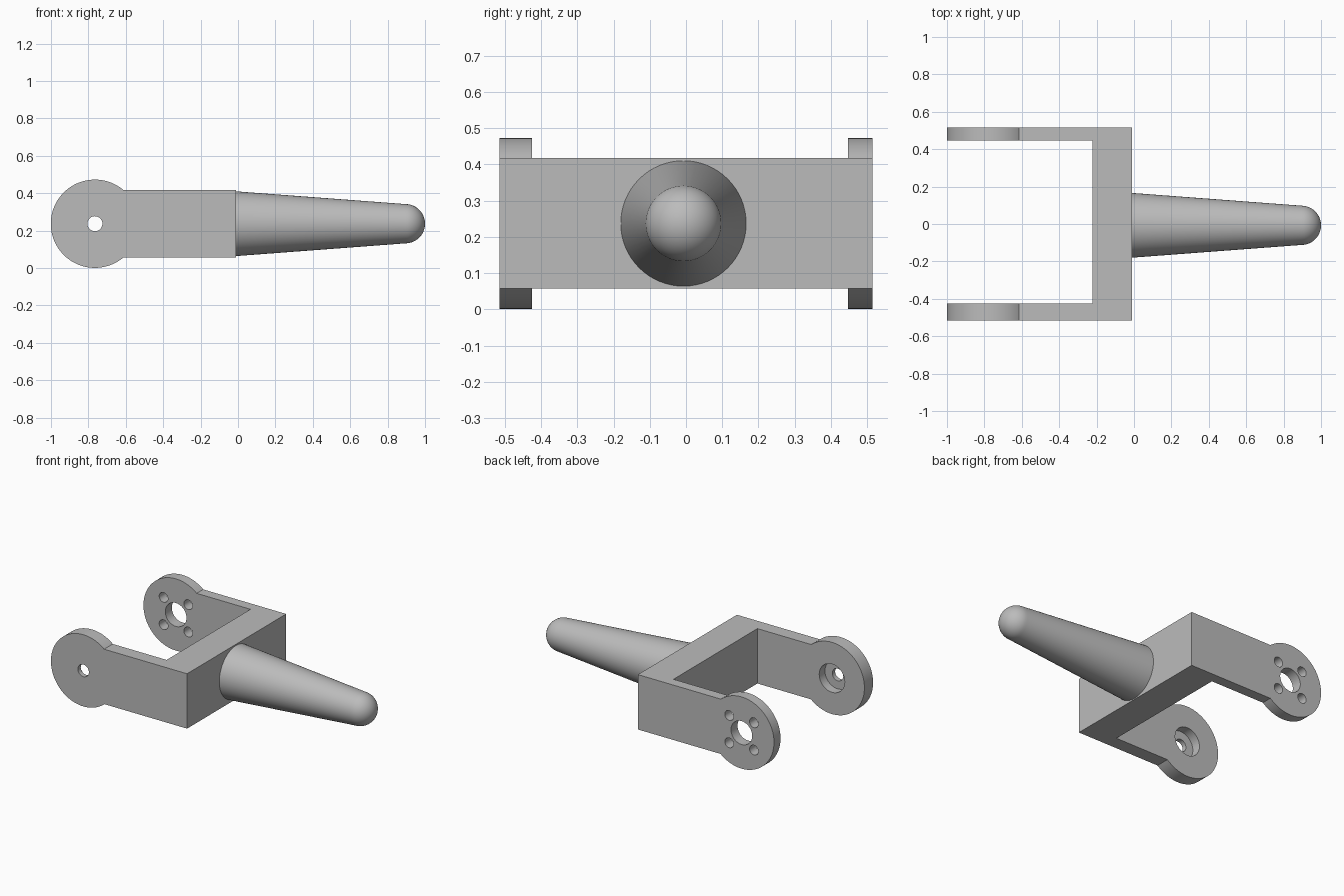
import bpy, bmesh
from math import pi, sin, cos, radians
from mathutils import Matrix, Vector

cube = bpy.data.objects.get("Cube")
if cube:
    bpy.data.objects.remove(cube, do_unlink=True)

grey = bpy.data.materials.new("light_grey")
grey.use_nodes = True
colour = (0.5, 0.5, 0.5, 1)
grey.diffuse_color = colour
grey.node_tree.nodes["Principled BSDF"].inputs["Base Color"].default_value = colour

MID = 0.237                      # height of the centre line
PIVOT = -0.765                   # x of the pivot axis
BOTTOM, TOP = 0.057, 0.418
FRONT, FRONT_IN = -0.515, -0.425
BACK_IN, BACK = 0.447, 0.515


def make(name, bm):
    bmesh.ops.recalc_face_normals(bm, faces=bm.faces)
    mesh = bpy.data.meshes.new(name)
    bm.to_mesh(mesh)
    bm.free()
    mesh.materials.append(grey)
    obj = bpy.data.objects.new(name, mesh)
    bpy.context.collection.objects.link(obj)
    return obj


def disc(name, x, z, radius, y0, y1, sides=64):
    """Cylinder whose axis runs along y."""
    bm = bmesh.new()
    place = Matrix.Translation((x, (y0 + y1) / 2, z)) @ Matrix.Rotation(pi / 2, 4, "X")
    bmesh.ops.create_cone(bm, cap_ends=True, segments=sides, radius1=radius,
                          radius2=radius, depth=y1 - y0, matrix=place)
    return make(name, bm)


def combine(target, tool, operation):
    """Apply an exact boolean and discard the tool."""
    tool.hide_render = True
    bpy.context.view_layer.objects.active = target
    mod = target.modifiers.new(operation.lower(), "BOOLEAN")
    mod.operation, mod.solver, mod.object = operation, "EXACT", tool
    bpy.ops.object.modifier_apply(modifier=mod.name)
    bpy.data.objects.remove(tool, do_unlink=True)


def smooth(obj, angle):
    bpy.ops.object.select_all(action="DESELECT")
    obj.select_set(True)
    bpy.context.view_layer.objects.active = obj
    bpy.ops.object.shade_smooth_by_angle(angle=radians(angle))


# Fork: U-shaped plan raised to its full height
plan = [(PIVOT, FRONT), (-0.01, FRONT), (-0.01, BACK), (PIVOT, BACK),
        (PIVOT, BACK_IN), (-0.222, BACK_IN), (-0.222, FRONT_IN), (PIVOT, FRONT_IN)]
bm = bmesh.new()
base = bm.faces.new([bm.verts.new((x, y, BOTTOM)) for x, y in plan])
raised = bmesh.ops.extrude_face_region(bm, geom=[base])["geom"]
bmesh.ops.translate(bm, vec=(0, 0, TOP - BOTTOM),
                    verts=[v for v in raised if isinstance(v, bmesh.types.BMVert)])
fork = make("fork", bm)

# Round ends of the two arms
for y0, y1 in ((FRONT, FRONT_IN), (BACK_IN, BACK)):
    combine(fork, disc("arm_end", PIVOT, MID, 0.236, y0, y1, 96), "UNION")

# Front arm: small through hole with a recess on its inner side
combine(fork, disc("pin_hole", PIVOT, MID, 0.04, FRONT - 0.1, FRONT_IN + 0.1), "DIFFERENCE")
combine(fork, disc("recess", PIVOT, MID, 0.093, FRONT_IN - 0.06, FRONT_IN + 0.1), "DIFFERENCE")

# Back arm: large centre hole and four screw holes
combine(fork, disc("centre_hole", PIVOT, MID, 0.077, BACK_IN - 0.1, BACK + 0.1), "DIFFERENCE")
for dx in (-0.09, 0.09):
    for dz in (-0.09, 0.09):
        combine(fork, disc("screw_hole", PIVOT + dx, MID + dz, 0.032,
                           BACK_IN - 0.1, BACK + 0.1, 32), "DIFFERENCE")
smooth(fork, 30)

# Handle: tapered bar with a rounded tip, revolved about x
tip = 0.105
profile = [(-0.01, 0), (-0.01, 0.173)]
profile += [(1 - tip + tip * sin(a), tip * cos(a)) for a in (i * pi / 24 for i in range(12))]
profile.append((1, 0))
bm = bmesh.new()
centre = Vector((0, -0.007, MID))
points = [bm.verts.new(centre + Vector((x, 0, r))) for x, r in profile]
edges = [bm.edges.new(pair) for pair in zip(points, points[1:])]
bmesh.ops.spin(bm, geom=points + edges, cent=centre, axis=(1, 0, 0),
               angle=2 * pi, steps=64, use_merge=True)
bmesh.ops.remove_doubles(bm, verts=bm.verts, dist=0.0001)
handle = make("handle", bm)
smooth(handle, 30)
